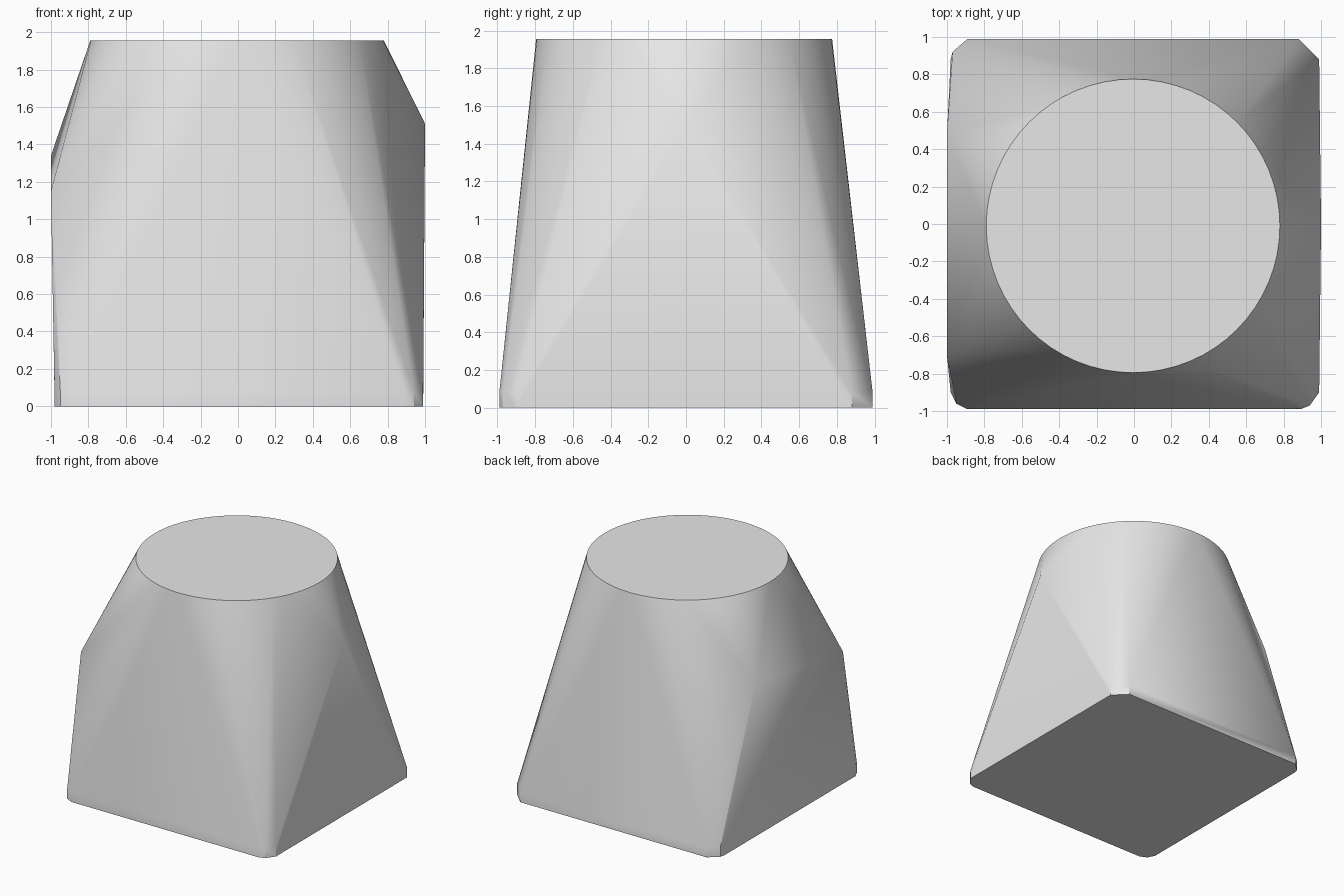
import bpy
import bmesh
from math import cos, sin, tau, radians

cube = bpy.data.objects.get("Cube")
if cube:
    bpy.data.objects.remove(cube, do_unlink=True)

TOP_Z, TOP_R, SIDES = 1.955, 0.785, 64
SKIRT_Z = 0.08

grey = bpy.data.materials.new("plain_grey")
grey.use_nodes = True
colour = (0.8, 0.8, 0.8, 1)
grey.diffuse_color = colour
grey.node_tree.nodes["Principled BSDF"].inputs["Base Color"].default_value = colour

# Square base with clipped and rounded corners
base = [
    (0.89, -0.99), (0.94, -0.97), (0.99, -0.9),
    (0.99, 0.88), (0.88, 0.99),
    (-0.89, 0.99), (-0.97, 0.92), (-0.98, 0.88),
    (-0.98, -0.9), (-0.95, -0.96), (-0.89, -0.99),
]
points = [(x, y, z) for x, y in base for z in (0, SKIRT_Z)]

# Shoulder points where the flat side walls meet the taper
points += [(1, 0, 1.51), (-1, -0.7, 1.15), (-1, 0.48, 1.34)]

# Round top
for i in range(SIDES):
    a = tau * i / SIDES
    points.append((TOP_R * cos(a) - 0.005, TOP_R * sin(a) - 0.01, TOP_Z))

# Solid skin stretched over the base, shoulders and top
bm = bmesh.new()
for p in points:
    bm.verts.new(p)
hull = bmesh.ops.convex_hull(bm, input=bm.verts)
loose = {v for v in hull["geom_interior"] + hull["geom_unused"]
         if isinstance(v, bmesh.types.BMVert)}
bmesh.ops.delete(bm, geom=list(loose), context='VERTS')
bmesh.ops.dissolve_limit(bm, angle_limit=radians(0.2), verts=bm.verts, edges=bm.edges)
bmesh.ops.recalc_face_normals(bm, faces=bm.faces)

mesh = bpy.data.meshes.new("tapered_block")
bm.to_mesh(mesh)
bm.free()
mesh.materials.append(grey)
block = bpy.data.objects.new("tapered_block", mesh)
bpy.context.collection.objects.link(block)

# Smooth taper with crisp rim and base edges
bpy.ops.object.select_all(action='DESELECT')
block.select_set(True)
bpy.context.view_layer.objects.active = block
bpy.ops.object.shade_smooth_by_angle(angle=radians(30))
